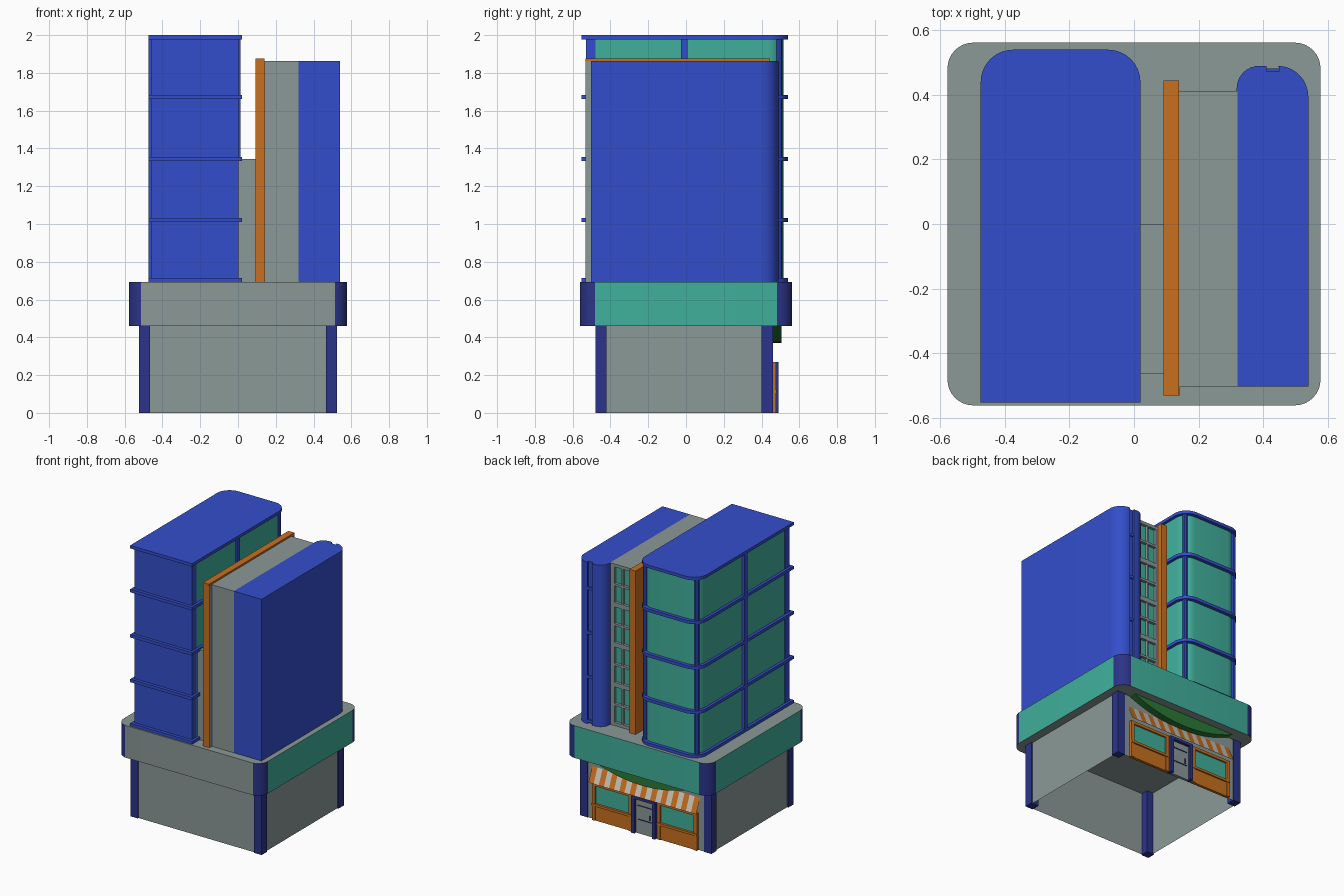
import bpy, bmesh, math
from mathutils import Vector

if "Cube" in bpy.data.objects:
    bpy.data.objects.remove(bpy.data.objects["Cube"])

def mat(name, r, g, b):
    m = bpy.data.materials.new(name)
    m.diffuse_color = (r, g, b, 1)
    m.use_nodes = True
    m.node_tree.nodes["Principled BSDF"].inputs["Base Color"].default_value = m.diffuse_color
    return m

GRAY = mat("wall gray", 0.26, 0.32, 0.31)
BLUE = mat("bright blue", 0.034, 0.076, 0.60)
NAVY = mat("navy", 0.024, 0.034, 0.246)
TEAL = mat("teal glass", 0.051, 0.434, 0.332)
ORANGE = mat("orange", 0.578, 0.162, 0.014)
GREEN = mat("sign green", 0.023, 0.195, 0.036)
CREAM = mat("awning cream", 0.60, 0.56, 0.47)

def finish(name, bm, mats, rule=None, smooth=False):
    bmesh.ops.recalc_face_normals(bm, faces=bm.faces)
    bm.normal_update()
    if rule:
        for f in bm.faces:
            f.material_index = rule(f)
    me = bpy.data.meshes.new(name)
    bm.to_mesh(me)
    bm.free()
    for m in mats:
        me.materials.append(m)
    ob = bpy.data.objects.new(name, me)
    bpy.context.collection.objects.link(ob)
    if smooth:
        bpy.ops.object.select_all(action='DESELECT')
        ob.select_set(True)
        bpy.context.view_layer.objects.active = ob
        bpy.ops.object.shade_smooth_by_angle(angle=math.radians(30))
    return ob

def fillet(pts, n=8):
    """Outline from (x, y, radius) right-angle corners."""
    out = []
    for i, (x, y, r) in enumerate(pts):
        p = Vector((x, y))
        if r == 0:
            out.append(p)
            continue
        a = p + (Vector(pts[i - 1][:2]) - p).normalized() * r
        b = p + (Vector(pts[(i + 1) % len(pts)][:2]) - p).normalized() * r
        c = a + b - p
        for k in range(n + 1):
            t = math.pi / 2 * k / n
            out.append(c + (a - c) * math.cos(t) + (b - c) * math.sin(t))
    return out

def prism(name, pts, z0, z1, mats, rule=None, smooth=True, bottom=True):
    bm = bmesh.new()
    lo = [bm.verts.new((p[0], p[1], z0)) for p in pts]
    hi = [bm.verts.new((p[0], p[1], z1)) for p in pts]
    bm.faces.new(hi)
    for i in range(len(pts)):
        j = (i + 1) % len(pts)
        bm.faces.new((lo[i], lo[j], hi[j], hi[i]))
    if bottom:
        bm.faces.new(lo[::-1])
    return finish(name, bm, mats, rule, smooth)

def box(name, x0, x1, y0, y1, z0, z1, m, bottom=True):
    return prism(name, [(x0, y0), (x1, y0), (x1, y1), (x0, y1)], z0, z1, [m],
                 smooth=False, bottom=bottom)

# Ground floor: open-bottomed walls with corner pillars
box("ground_walls", -0.515, 0.515, -0.472, 0.455, 0, 0.46, GRAY, bottom=False)
for x in (-0.525, 0.465):
    for y in (-0.48, 0.40):
        box("corner_pillar", x, x + 0.06, y, y + 0.06, 0, 0.46, NAVY)

# Overhanging first-floor band: glazed sides, gray front, navy rounded corners
def band_rule(f):
    n = f.normal
    if abs(n.z) > 0.9 or n.y < -0.99:
        return 0
    return 1 if max(abs(n.x), abs(n.y)) > 0.999 else 2
R = 0.08
prism("first_floor_band", fillet([(-0.578, -0.562, R), (0.578, -0.562, R),
      (0.578, 0.562, R), (-0.578, 0.562, R)]), 0.46, 0.693, [GRAY, TEAL, NAVY], band_rule)

# Tall tower: glass body, blue front wall, floor slabs and mullions
prism("tall_tower_glass", fillet([(-0.455, -0.50, 0), (0, -0.50, 0),
      (0, 0.515, 0.085), (-0.455, 0.515, 0.085)]), 0.69, 1.985, [TEAL])
box("tall_tower_front_wall", -0.457, 0.002, -0.53, -0.478, 0.69, 1.985, BLUE)
for z in (0.703, 1.022, 1.345, 1.672, 1.989):
    prism("floor_slab", fillet([(-0.475, -0.553, 0), (0.02, -0.553, 0),
          (0.02, 0.54, 0.1), (-0.475, 0.54, 0.1)]), z - 0.011, z + 0.011, [BLUE])
for x0, x1 in ((-0.475, -0.45), (-0.005, 0.012)):
    box("side_mullion", x0, x1, -0.027, 0.008, 0.69, 1.985, BLUE)
for x in (-0.432, -0.023):
    ring = [(x + 0.017 * math.cos(k * math.pi / 5), 0.492 + 0.017 * math.sin(k * math.pi / 5))
            for k in range(10)]
    prism("corner_mullion", ring, 0.69, 1.985, [BLUE])

# Link block and orange dividing wall
box("link_block", 0, 0.095, -0.465, 0.0, 0.69, 1.345, GRAY)
box("orange_wall", 0.092, 0.14, -0.532, 0.445, 0.69, 1.875, ORANGE)
box("orange_wall_side_plate", 0.138, 0.143, -0.531, -0.50, 0.69, 1.862, GRAY)

# Gray core with a framed window strip at the back
box("gray_core", 0.14, 0.32, -0.503, 0.385, 0.69, 1.862, GRAY)
box("core_glass", 0.14, 0.32, 0.383, 0.39, 0.70, 1.85, TEAL)
for x0, x1 in ((0.14, 0.155), (0.218, 0.23), (0.285, 0.32)):
    box("core_window_post", x0, x1, 0.38, 0.41, 0.69, 1.862, GRAY)
for i in range(9):
    z = 0.70 + i * 0.1445
    h = 0.016 if i % 2 == 0 else 0.008
    box("core_window_rail", 0.14, 0.32, 0.38, 0.41, z - h, min(z + h, 1.862), GRAY)

# Blue side tower with rounded back corners and a vertical groove
prism("side_tower", fillet([(0.318, -0.503, 0), (0.54, -0.503, 0), (0.54, 0.49, 0.095),
      (0.45, 0.49, 0), (0.45, 0.472, 0), (0.41, 0.472, 0), (0.41, 0.49, 0),
      (0.318, 0.49, 0.07)]), 0.69, 1.862, [BLUE])
for z in (0.70, 1.02, 1.34, 1.66):
    box("groove_bar", 0.41, 0.45, 0.465, 0.482, z, z + 0.02, BLUE)

# Shop windows either side of the door
for s in (-1, 1):
    def shop(name, a, b, y1, z0, z1, m):
        box(name, min(s * a, s * b), max(s * a, s * b), 0.45, y1, z0, z1, m)
    shop("shop_window_base", 0.10, 0.42, 0.470, 0, 0.11, ORANGE)
    shop("shop_window_sill", 0.10, 0.42, 0.480, 0.105, 0.122, ORANGE)
    shop("shop_window_head", 0.10, 0.42, 0.476, 0.25, 0.27, ORANGE)
    shop("shop_window_post", 0.10, 0.125, 0.476, 0, 0.27, ORANGE)
    shop("shop_window_post", 0.395, 0.42, 0.476, 0, 0.27, ORANGE)
    shop("shop_glass", 0.12, 0.40, 0.464, 0.11, 0.255, TEAL)
    shop("door_post", 0.07, 0.095, 0.49, 0, 0.27, NAVY)
box("door_head", -0.095, 0.095, 0.45, 0.49, 0.25, 0.27, NAVY)
box("door_leaf", -0.07, 0.07, 0.45, 0.470, 0, 0.25, GRAY)
for x0, x1, z0, z1 in ((-0.055, 0.055, 0.20, 0.204), (-0.055, 0.055, 0.10, 0.104),
                       (-0.045, -0.038, 0.115, 0.15)):
    box("door_trim", x0, x1, 0.465, 0.476, z0, z1, NAVY)

# Striped awning, with a gray underside sheet
def sheet(name, n, off, mats, rule):
    bm = bmesh.new()
    rows = [(0.456, 0.38), (0.50, 0.278)]
    v = [[bm.verts.new((-0.43 + 0.86 * i / n, y - off, z - off)) for y, z in rows]
         for i in range(n + 1)]
    for i in range(n):
        bm.faces.new((v[i][1], v[i][0], v[i + 1][0], v[i + 1][1]))
    return finish(name, bm, mats, rule)
sheet("awning", 21, 0, [ORANGE, CREAM],
      lambda f: int((f.calc_center_median().x + 0.43) / 0.86 * 21) % 2)
sheet("awning_underside", 1, 0.003, [GRAY], None)

# Green crescent sign hanging under the band
bm = bmesh.new()
half, drop, n = 0.42, 0.088, 24
rad = (half ** 2 + drop ** 2) / (2 * drop)
ang = math.asin(half / rad)
pts = []
for k in range(n + 1):
    t = -ang + 2 * ang * k / n
    pts.append((rad * math.sin(t), 0.459 - drop + rad * (1 - math.cos(t))))
near = [bm.verts.new((x, 0.505, z)) for x, z in pts]
far = [bm.verts.new((x, 0.45, z)) for x, z in pts]
bm.faces.new(near)
bm.faces.new(far[::-1])
for i in range(n + 1):
    j = (i + 1) % (n + 1)
    bm.faces.new((near[j], near[i], far[i], far[j]))
finish("crescent_sign", bm, [GREEN], smooth=True)
